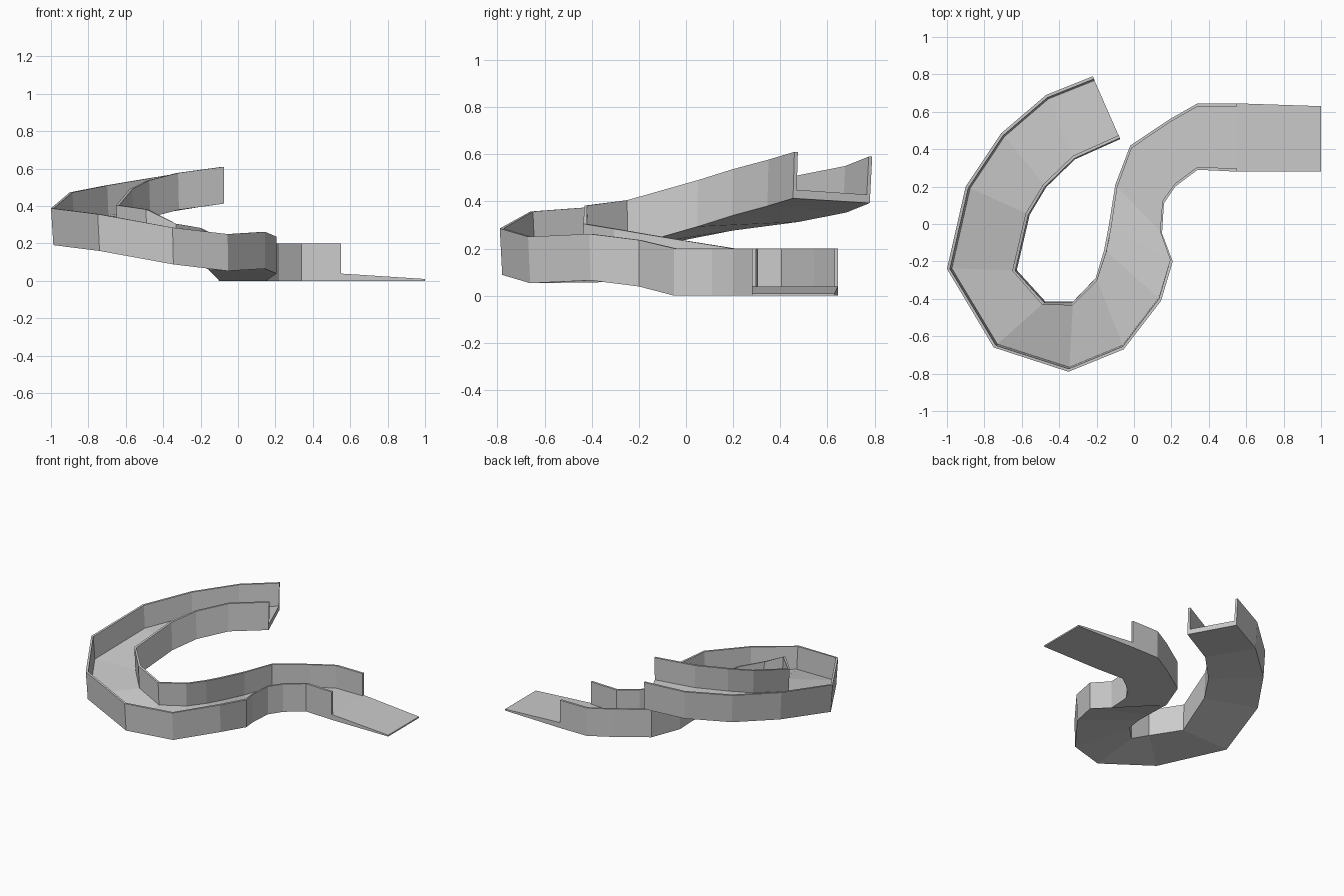
import bpy, bmesh
from mathutils import Vector

if "Cube" in bpy.data.objects:
    bpy.data.objects.remove(bpy.data.objects["Cube"])

WALL_H, FLOOR_T, WALL_T = 0.197, 0.036, 0.016

# wall top corners down the run: outer (x, y, z), inner (x, y, z)
STATIONS = [
    (-.22, .79, .59, -.075, .46, .61),
    (-.47, .69, .55, -.32, .35, .577),
    (-.71, .485, .51, -.475, .20, .537),
    (-.90, .20, .473, -.565, .05, .49),
    (-1.0, -.24, .388, -.635, -.25, .405),
    (-.75, -.66, .357, -.48, -.42, .382),
    (-.35, -.79, .285, -.33, -.42, .305),
    (-.055, -.67, .25, -.205, -.29, .283),
    (.145, -.41, .262, -.16, -.14, .257),
    (.207, -.20, .236, -.135, -.01, .235),
    (.15, -.05, .20, -.10, .21, .20),
    (.16, .11, .20, -.02, .42, .20),
    (.22, .20, .20, .19, .56, .20),
    (.34, .29, .20, .34, .645, .20),
    (.55, .28, .20, .55, .645, .20),
]


def loft(name, rings):
    """Skin closed cross-sections and cap both ends."""
    bm = bmesh.new()
    rows = [[bm.verts.new(p) for p in ring] for ring in rings]
    n = len(rows[0])
    for a, b in zip(rows, rows[1:]):
        for i in range(n):
            j = (i + 1) % n
            bm.faces.new((a[i], a[j], b[j], b[i]))
    bm.faces.new(rows[0])
    bm.faces.new(rows[-1])
    bmesh.ops.recalc_face_normals(bm, faces=bm.faces)
    me = bpy.data.meshes.new(name)
    bm.to_mesh(me)
    bm.free()
    ob = bpy.data.objects.new(name, me)
    bpy.context.collection.objects.link(ob)
    return ob


def channel(s):
    """U-shaped section: outer wall, floor, inner wall."""
    o, i = Vector(s[:3]), Vector(s[3:])
    across = Vector((i.x - o.x, i.y - o.y, 0)).normalized() * WALL_T

    def drop(p, d):
        # the raised part of the walls flares slightly toward the rim
        k = 1 - (0.013 * d / WALL_H if p.z > .24 else 0)
        return Vector((p.x * k, p.y * k, max(p.z - d, 0) if d < WALL_H
                       else max(p.z - d, 0.002 if p.z > .21 else 0)))

    h = WALL_H - FLOOR_T
    full = WALL_H if o.z > .21 else 0.2
    return [o, drop(o, full), drop(i, full), i,
            i - across, drop(i, h) - across, drop(o, h) + across, o + across]


# curved chute with side walls
loft("chute", [channel(s) for s in STATIONS])

# open, tapering exit ramp
loft("exit_ramp", [
    [(x, y0, 0), (x, y1, 0), (x, y1, t), (x, y0, t)]
    for x, y0, y1, t in ((.55, .28, .645, .039), (1.0, .28, .63, .01))])
